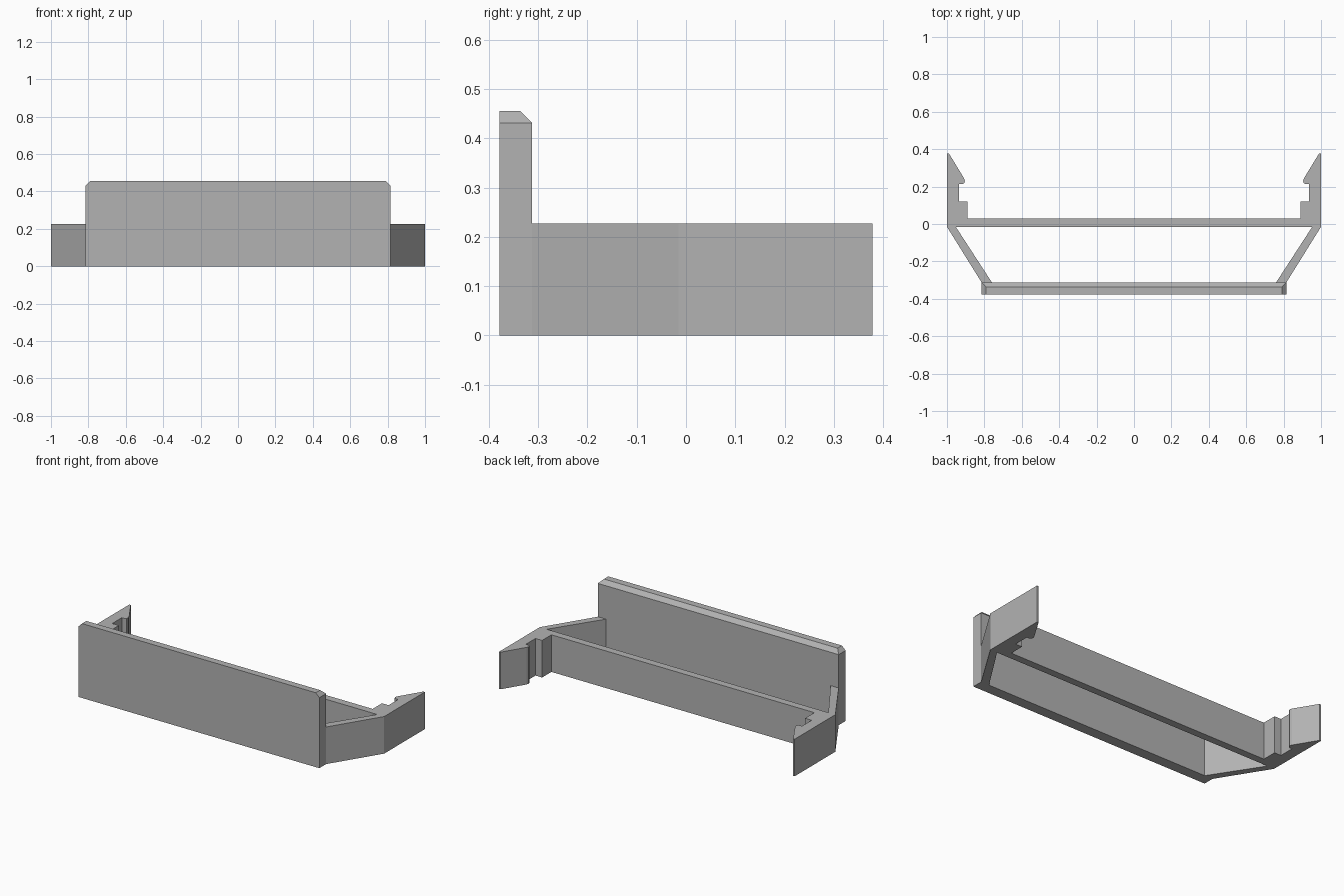
import bpy
import bmesh
from mathutils import Vector

cube = bpy.data.objects.get("Cube")
if cube:
    bpy.data.objects.remove(cube, do_unlink=True)

# Single plain grey plastic
grey = bpy.data.materials.new("grey_plastic")
grey.use_nodes = True
colour = (0.45, 0.45, 0.45, 1)
grey.diffuse_color = colour
grey.node_tree.nodes["Principled BSDF"].inputs["Base Color"].default_value = colour

BODY_H = 0.227    # height of the frame
PANEL_H = 0.455   # height of the front panel
HALF_W = 0.815    # half width of the front panel
FRONT, BACK = -0.378, -0.312
CHAMFER = 0.024


def finish(bm, name):
    bmesh.ops.recalc_face_normals(bm, faces=bm.faces)
    mesh = bpy.data.meshes.new(name)
    bm.to_mesh(mesh)
    bm.free()
    mesh.materials.append(grey)
    obj = bpy.data.objects.new(name, mesh)
    bpy.context.collection.objects.link(obj)
    return obj


def prism(bm, outline, height):
    """Extrude a plan outline upward from the ground."""
    face = bm.faces.new([bm.verts.new((x, y, 0)) for x, y in outline])
    top = bmesh.ops.extrude_face_region(bm, geom=[face])["geom"]
    verts = [v for v in top if isinstance(v, bmesh.types.BMVert)]
    bmesh.ops.translate(bm, verts=verts, vec=(0, 0, height))


def rectangle(half, y0, y1):
    return [(-half, y0), (half, y0), (half, y1), (-half, y1)]


# Front panel: block with both top corners and the rear top edge chamfered
bm = bmesh.new()
prism(bm, rectangle(HALF_W, FRONT, BACK), PANEL_H)
cuts = [((HALF_W, 0, PANEL_H - CHAMFER), (1, 0, 1)),
        ((-HALF_W, 0, PANEL_H - CHAMFER), (-1, 0, 1)),
        ((0, BACK, PANEL_H - CHAMFER), (0, 1, 1))]
for point, normal in cuts:
    bmesh.ops.bisect_plane(bm, geom=bm.verts[:] + bm.edges[:] + bm.faces[:],
                           plane_co=point, plane_no=Vector(normal).normalized(),
                           clear_outer=True)
    bmesh.ops.holes_fill(bm, edges=[e for e in bm.edges if e.is_boundary])
finish(bm, "front_panel")

# Rear crossbar
bm = bmesh.new()
prism(bm, rectangle(0.89, -0.015, 0.03), BODY_H)
finish(bm, "crossbar")

# Slanted arm running into a stepped, barbed snap hook
clip_outline = [
    (HALF_W, BACK), (1, -0.015), (1, 0.378), (0.99, 0.378),
    (0.909, 0.245), (0.904, 0.23), (0.908, 0.218), (0.918, 0.213),
    (0.935, 0.213), (0.935, 0.12), (0.89, 0.12), (0.89, 0.03),
    (0.89, -0.015), (0.953, -0.015), (0.76, BACK),
]
for side, sign in (("left", 1), ("right", -1)):
    bm = bmesh.new()
    prism(bm, [(sign * x, y) for x, y in clip_outline], BODY_H)
    finish(bm, side + "_clip_arm")
